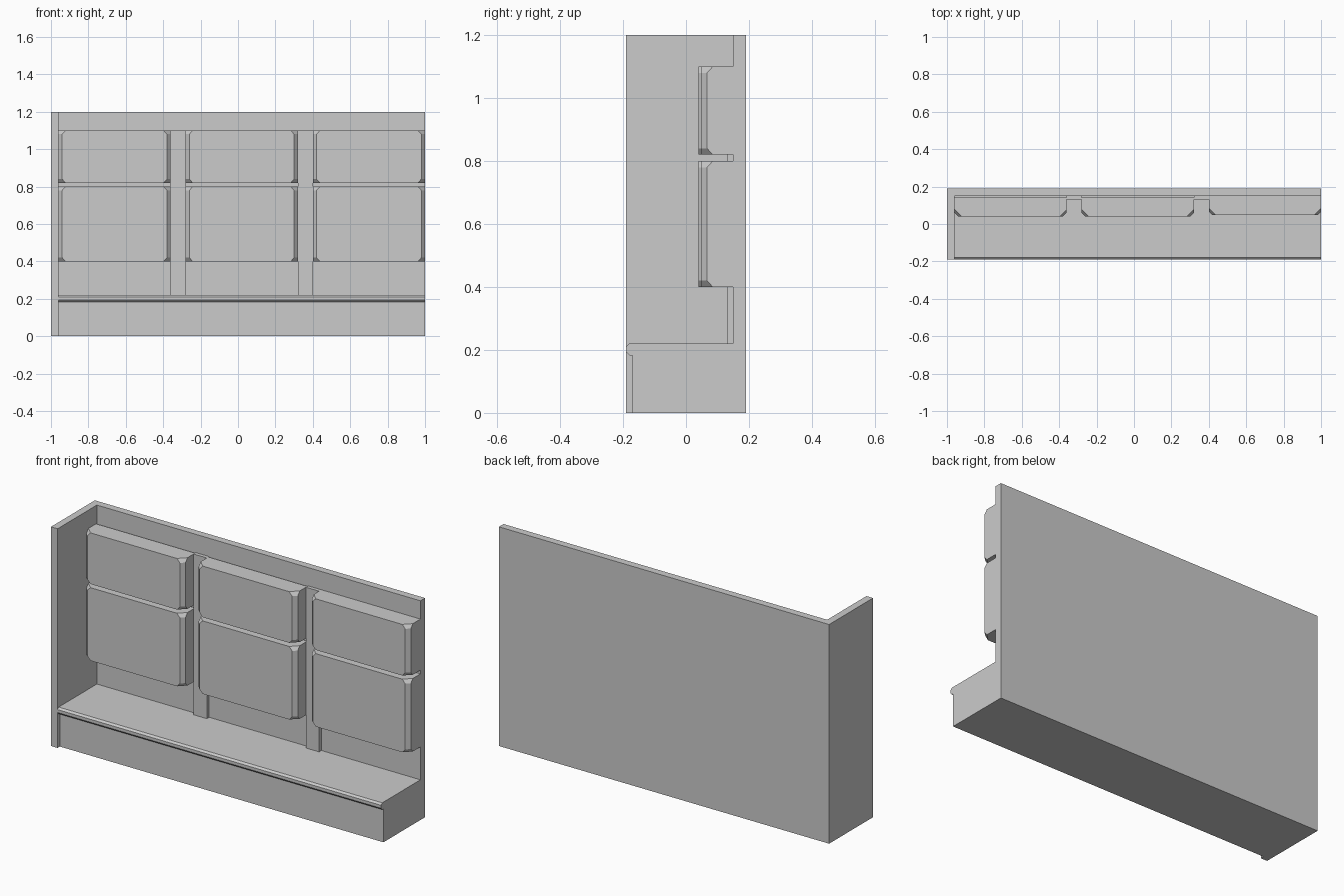
import bpy, bmesh

if "Cube" in bpy.data.objects:
    bpy.data.objects.remove(bpy.data.objects["Cube"])


def finish(name, bm):
    bmesh.ops.recalc_face_normals(bm, faces=bm.faces)
    mesh = bpy.data.meshes.new(name)
    bm.to_mesh(mesh)
    bm.free()
    obj = bpy.data.objects.new(name, mesh)
    bpy.context.collection.objects.link(obj)
    return obj


def loft(name, rings):
    """Closed solid skinned through rings with equal point counts."""
    bm = bmesh.new()
    loops = [[bm.verts.new(p) for p in ring] for ring in rings]
    n = len(loops[0])
    for a, b in zip(loops, loops[1:]):
        for i in range(n):
            j = (i + 1) % n
            bm.faces.new((a[i], a[j], b[j], b[i]))
    bm.faces.new(loops[0])
    bm.faces.new(loops[-1])
    return finish(name, bm)


def box(name, x0, x1, y0, y1, z0, z1):
    rect = [(x0, y0), (x1, y0), (x1, y1), (x0, y1)]
    return loft(name, [[(x, y, z) for x, y in rect] for z in (z0, z1)])


def cushion(name, x0, x1, y0, y1, z0, z1):
    """Pad with chamfered front uprights and deeper cuts at the corners."""
    rings = []
    for z, c in ((z0, 0.038), (z0 + 0.02, 0.02), (z1 - 0.02, 0.02), (z1, 0.038)):
        rings.append([(x0, y0 + c, z), (x0 + c, y0, z), (x1 - c, y0, z),
                      (x1, y0 + c, z), (x1, y1, z), (x0, y1, z)])
    return loft(name, rings)


# Bench base, seat lip and back wall as one extruded side profile
profile = [(-0.17, 0), (0.19, 0), (0.19, 1.2), (0.15, 1.2), (0.15, 0.22),
           (-0.18, 0.22), (-0.19, 0.21), (-0.19, 0.194), (-0.18, 0.183), (-0.17, 0.183)]
loft("bench_and_back", [[(x, y, z) for y, z in profile] for x in (-0.96, 1.0)])

# Side panel on the left end
box("side_panel", -1.0, -0.96, -0.19, 0.19, 0, 1.2)

# Upright strips between the cushion columns
for i, x in enumerate((-0.36, 0.32)):
    box(f"divider_strip_{i + 1}", x, x + 0.08, 0.13, 0.15, 0.22, 1.1)

# Back cushions: three columns, a tall and a short one in each
for i, (x, y) in enumerate(((-0.96, 0.04), (-0.28, 0.04), (0.40, 0.047))):
    for row, z0, z1 in (("lower", 0.40, 0.80), ("upper", 0.82, 1.10)):
        cushion(f"{row}_cushion_{i + 1}", x, x + 0.60, y, y + 0.103, z0, z1)
